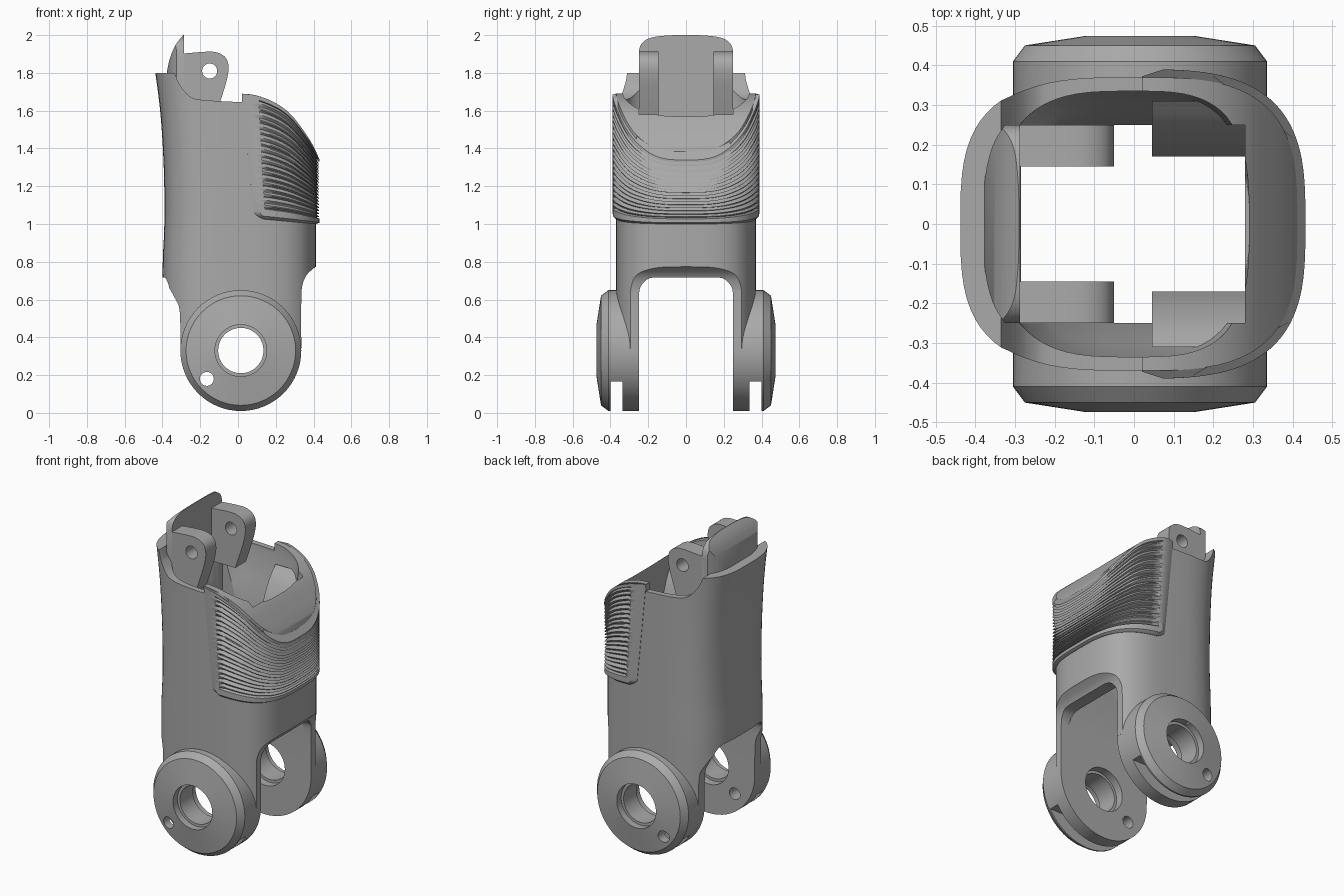
import bpy, bmesh, math
from mathutils import Vector

cube = bpy.data.objects.get("Cube")
if cube:
    bpy.data.objects.remove(cube)

grey = bpy.data.materials.new("plain_grey")
grey.use_nodes = True
grey.diffuse_color = (0.4, 0.4, 0.4, 1)
grey.node_tree.nodes["Principled BSDF"].inputs["Base Color"].default_value = (0.4, 0.4, 0.4, 1)


def make(name, verts, faces):
    bm = bmesh.new()
    vs = [bm.verts.new(v) for v in verts]
    for f in faces:
        bm.faces.new([vs[i] for i in f])
    bmesh.ops.recalc_face_normals(bm, faces=bm.faces)
    mesh = bpy.data.meshes.new(name)
    bm.to_mesh(mesh)
    bm.free()
    mesh.materials.append(grey)
    obj = bpy.data.objects.new(name, mesh)
    bpy.context.collection.objects.link(obj)
    return obj


def skin(name, rings):
    """Closed solid through equal rings of points."""
    n = len(rings[0])
    verts = [p for r in rings for p in r]
    faces = [(k * n + i, k * n + (i + 1) % n, (k + 1) * n + (i + 1) % n, (k + 1) * n + i)
             for k in range(len(rings) - 1) for i in range(n)]
    faces += [list(range(n)), list(range(len(verts) - n, len(verts)))]
    return make(name, verts, faces)


def prism(name, pts, axis, lo, hi):
    place = {"x": lambda a, b, d: (d, a, b), "y": lambda a, b, d: (a, d, b),
             "z": lambda a, b, d: (a, b, d)}[axis]
    return skin(name, [[place(a, b, d) for a, b in pts] for d in (lo, hi)])


def rect(a, b, c, d):
    return [(a, b), (c, b), (c, d), (a, d)]


def turned(name, x, z, profile, n=64):
    """Lathe around a y axis through (x, z); profile is (radius, y)."""
    return skin(name, [[(x + r * math.cos(2 * math.pi * i / n), y, z + r * math.sin(2 * math.pi * i / n))
                        for i in range(n)] for r, y in profile])


def spline(pts, steps=5):
    """Smooth curve through a few points."""
    p = [Vector(q) for q in [pts[0], *pts, pts[-1]]]
    out = []
    for a, b, c, d in zip(p, p[1:], p[2:], p[3:]):
        for k in range(steps):
            t = k / steps
            out.append(tuple(b + (c - a) * t / 2 + (a - 2.5 * b + 2 * c - d / 2) * t * t
                             + (1.5 * b - a / 2 - 1.5 * c + d / 2) * t ** 3))
    return out + [tuple(pts[-1])]


def lookup(curve, v):
    """Linear interpolation in a list of (key, value)."""
    for (a, p), (b, q) in zip(curve, curve[1:]):
        if v <= b:
            return p + (q - p) * max(0, (v - a) / (b - a))
    return curve[-1][1]


def combine(obj, tool, op="DIFFERENCE"):
    mod = obj.modifiers.new("join", "BOOLEAN")
    mod.operation, mod.solver, mod.object = op, "EXACT", tool
    bpy.context.view_layer.objects.active = obj
    bpy.ops.object.modifier_apply(modifier="join")
    bpy.data.objects.remove(tool)


def super_point(th, left, right, half_y, power=3.2):
    c, s = math.cos(th), math.sin(th)
    x = abs(c) ** (2 / power) * (right if c >= 0 else -left)
    return x, math.copysign(abs(s) ** (2 / power) * half_y, s)


def oval(z, left, right, half_y, n=72):
    return [(*super_point(2 * math.pi * i / n, left, right, half_y), z) for i in range(n)]


# Outer sleeve, trimmed to its side outline
left_side = spline([(0, .39), (.7, .4), (1, .39), (1.3, .393), (1.6, .412), (1.85, .445)])
RIGHT, HALF = .412, .37
shell = skin("finger_sleeve", [oval(z, lookup(left_side, z), RIGHT, HALF)
                               for z in [.3 + 1.55 * i / 20 for i in range(21)]])
pad_top = spline([(.02, 1.69), (.1, 1.68), (.2, 1.64), (.28, 1.58), (.35, 1.49), (.4, 1.41), (.44, 1.32)])
rim_dip = spline([(-.335, 1.8), (-.31, 1.74), (-.26, 1.68), (-.19, 1.657), (.02, 1.645)])
low_right = spline([(.43, .785), (.4, .765), (.36, .725), (.34, .67), (.335, .6), (.335, .34)])
low_left = spline([(-.305, .34), (-.308, .53), (-.33, .6), (-.4, .72), (-.46, .8)])
outline = [(-.46, 1.8)] + rim_dip + pad_top + low_right + low_left
combine(shell, prism("outline", outline, "y", -.5, .5), "INTERSECT")

# Round hinge discs on both legs
CX, CZ = .015, .33
for s in (-1, 1):
    disc = turned("disc", CX, CZ, [(.32, s * .2), (.32, s * .41), (.29, s * .45), (.13, s * .475)])
    combine(shell, disc, "UNION")

# Hollow inside, gap between the legs
combine(shell, prism("bore", rect(-.285, -.25, .28, .25), "z", .4, 2))
gap = spline([(-.25, .6), (-.242, .665), (-.2, .71), (-.14, .718)])
gap = [(-.25, -.1)] + gap + [(-y, z) for y, z in reversed(gap)] + [(.25, -.1)]
combine(shell, prism("gap", gap, "x", -.6, .6))
combine(shell, skin("mouth", [oval(z, lx, .29, hy) for z, lx, hy in
                              ((1.2, .285, .24), (1.45, .3, .3), (1.62, .33, .335), (1.9, .35, .335))]))

# Axle holes, pin holes and rim slots
for s in (-1, 1):
    combine(shell, turned("axle", CX, CZ, [(.12, s * .2), (.12, s * .5)]))
    combine(shell, turned("counterbore", CX, CZ, [(.137, s * .43), (.137, s * .5)]))
    combine(shell, turned("inner_counterbore", CX, CZ, [(.137, s * .2), (.137, s * .3)]))
    combine(shell, turned("pin", -.165, .18, [(.037, s * .2), (.037, s * .5)], 24))
    combine(shell, prism("slot", rect(-.5, -.1, .5, .165), "y", s * .335, s * .4))

# Sloped shoulders inside the mouth
for s in (-1, 1):
    scoop = spline([(.17, 1.33), (.2, 1.42), (.25, 1.51), (.31, 1.575)])
    prism("inner_shoulder", [(s * y, z) for y, z in scoop + [(.31, 1.1), (.25, 1.05), (.17, 1.15)]],
          "x", .045, .285)

# Curved end stop standing above the rim
stop = prism("end_stop", [(-.287, 1.57), (-.287, 2)] + spline(
    [(-.29, 2), (-.335, 1.94), (-.37, 1.84), (-.385, 1.7), (-.38, 1.57)]), "y", -.25, .25)
crown = spline([(.25, 1.915), (.235, 1.955), (.19, 1.985), (.1, 1.998), (0, 2)])
combine(stop, prism("crown", [(-.25, 1.5), (.25, 1.5)] + crown + [(-y, z) for y, z in reversed(crown[:-1])],
                    "x", -.6, 0), "INTERSECT")
nose = spline([(-.325, .25), (-.355, .2), (-.375, .12), (-.383, 0)])
combine(stop, prism("nose", [(-.2, -.25), (-.2, .25)] + nose + [(x, -y) for x, y in reversed(nose[:-1])],
                    "z", 1.4, 2.1), "INTERSECT")

# Pair of upper hinge lugs
lug = [(-.32, 1.57), (-.12, 1.57)] + spline(
    [(-.09, 1.66), (-.06, 1.76), (-.05, 1.83), (-.065, 1.88), (-.11, 1.908), (-.17, 1.912), (-.26, 1.905)]) + [(-.32, 1.9)]
lugs = []
for s in (-1, 1):
    obj = prism("upper_lug", lug, "y", s * .145, s * .25)
    combine(obj, turned("lug_hole", -.15, 1.81, [(.04, s * .1), (.04, s * .3)], 24))

# Ribbed grip pad wrapped round the right wall
ROWS, COLS, RIBS = 120, 56, 19


def pad_point(t, s, offset):
    start = .085 - .065 * t + .05 * max(0, 1 - t / .06) ** 2
    reach = math.acos((start / RIGHT) ** 1.6)
    x, y = super_point(s * reach, RIGHT, RIGHT, HALF)
    n = Vector((abs(x / RIGHT) ** 2.2 / RIGHT, math.copysign(abs(y / HALF) ** 2.2 / HALF, y))).normalized()
    x, y = x + n.x * offset, y + n.y * offset
    low = 1.035 - .09 * max(0, x - .03)
    return x, y, low + t * (lookup(pad_top, x) - low)


def height(t, s):
    edge = min((1 - abs(s)) / .1, t / .09)
    if edge < 1 or t > .965:
        return .002 + .018 * min(1, 4 * edge)
    phase = (t - .09) / .875 * RIBS % 1
    return .002 + .016 * min(1, 2.4 * min(phase, 1 - phase))


rows = []
for r in range(ROWS + 1):
    t = r / ROWS
    cols = [-1 + 2 * c / COLS for c in range(COLS + 1)]
    rows.append([pad_point(t, s, height(t, s)) for s in cols] +
                [pad_point(t, s, -.02) for s in reversed(cols)])
skin("grip_pad", rows)

# Smooth curves, crisp edges
bpy.ops.object.select_all(action="DESELECT")
for obj in bpy.context.scene.objects:
    if obj.type == "MESH":
        obj.select_set(True)
        bpy.context.view_layer.objects.active = obj
bpy.ops.object.shade_smooth_by_angle(angle=math.radians(30))
